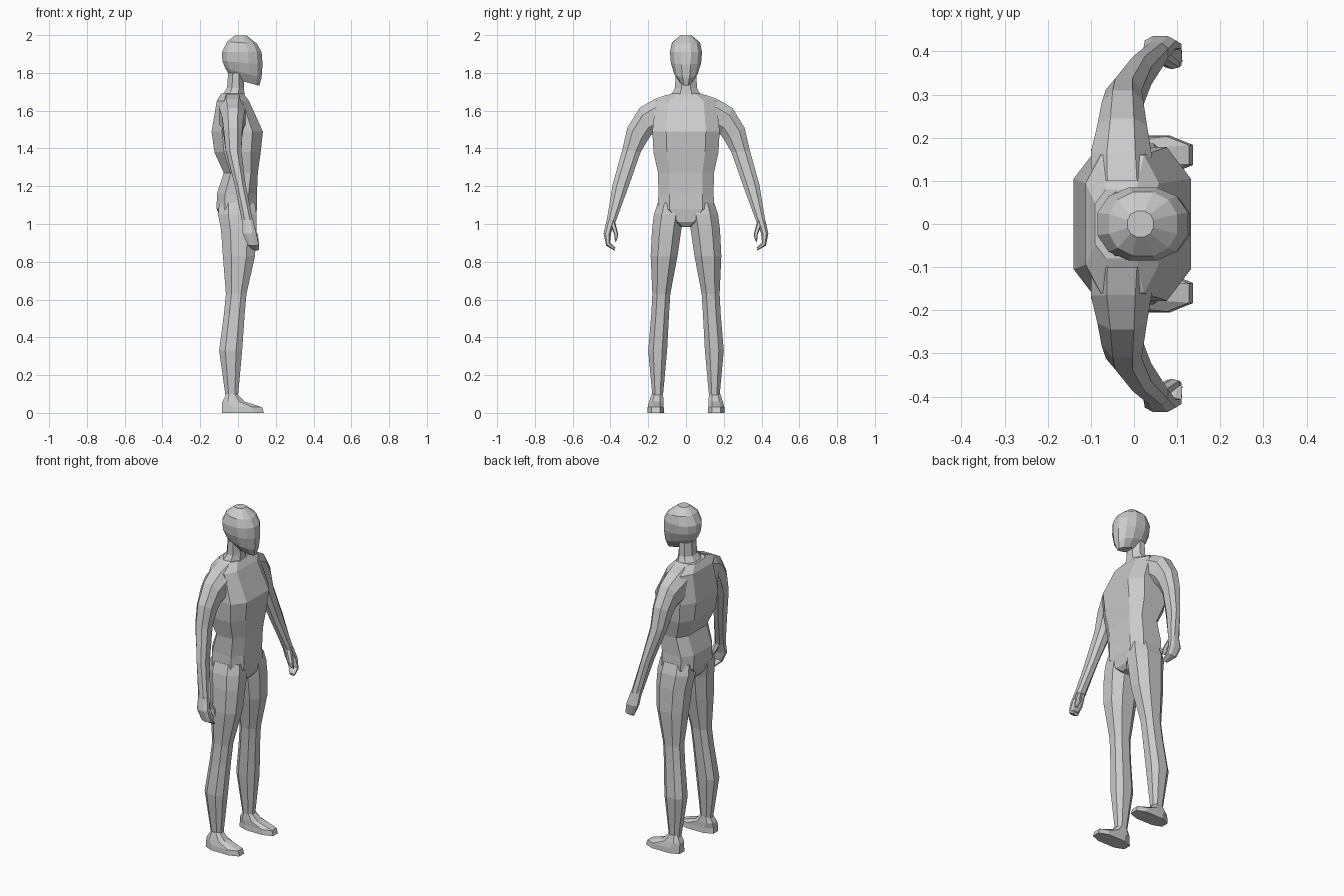
import bpy, bmesh, math

grey = bpy.data.materials.new("light grey")
grey.diffuse_color = (0.6, 0.6, 0.6, 1)


def section(xb, xf, inner, outer, tilt=0.0, n=8, power=1.0):
    """Ring between back/front x and two (y, z) side points; tilt lifts the front."""
    phase = math.pi / n
    top = math.cos(phase)
    cx, hx = (xb + xf) / 2, (xf - xb) / 2
    cy, hy = (inner[0] + outer[0]) / 2, (outer[0] - inner[0]) / 2
    cz, hz = (inner[1] + outer[1]) / 2, (outer[1] - inner[1]) / 2

    def shape(v):
        return math.copysign(min(1, abs(v) / top) ** power, v)

    ring = []
    for i in range(n):
        a = phase + 2 * math.pi * i / n
        u, v = shape(math.cos(a)), shape(math.sin(a))
        ring.append((cx + u * hx, cy + v * hy, cz + v * hz + u * tilt / 2))
    return ring


def loft(name, rows, mirror=False, n=8, power=1.0):
    """Skin a closed body over a list of sections."""
    bm = bmesh.new()
    rings = [[bm.verts.new(p) for p in section(*r, n=n, power=power)] for r in rows]
    for a, b in zip(rings, rings[1:]):
        for i in range(n):
            j = (i + 1) % n
            bm.faces.new((a[i], a[j], b[j], b[i]))
    bm.faces.new(rings[0])
    bm.faces.new(rings[-1])
    bmesh.ops.recalc_face_normals(bm, faces=bm.faces)
    mesh = bpy.data.meshes.new(name)
    bm.to_mesh(mesh)
    bm.free()
    mesh.materials.append(grey)
    ob = bpy.data.objects.new(name, mesh)
    bpy.context.collection.objects.link(ob)
    if mirror:
        mod = ob.modifiers.new("mirror", 'MIRROR')
        mod.use_axis = (False, True, False)
    return ob


def centred(xb, xf, w, z, tilt=0.0):
    return (xb, xf, (-w, z), (w, z), tilt)


def level(xb, xf, yi, yo, z, tilt=0.0):
    return (xb, xf, (yi, z), (yo, z), tilt)


# Head, egg shaped with a low chin
loft("head", [
    centred(-0.035, 0.113, 0.03, 1.752, -0.04),
    centred(-0.068, 0.125, 0.062, 1.80, -0.05),
    centred(-0.083, 0.130, 0.080, 1.855, -0.02),
    centred(-0.085, 0.125, 0.085, 1.91),
    centred(-0.058, 0.100, 0.074, 1.96, -0.01),
    centred(-0.015, 0.045, 0.03, 1.998),
], n=12, power=0.9)

# Neck
loft("neck", [
    centred(-0.09, 0.035, 0.085, 1.67),
    centred(-0.058, 0.032, 0.058, 1.72),
    centred(-0.052, 0.03, 0.055, 1.80),
])

# Torso from shoulders to crotch
loft("torso", [
    centred(-0.09, 0.03, 0.08, 1.69),
    centred(-0.112, 0.058, 0.16, 1.652),
    centred(-0.14, 0.132, 0.178, 1.49),
    centred(-0.125, 0.12, 0.172, 1.38),
    centred(-0.075, 0.105, 0.148, 1.27),
    centred(-0.112, 0.10, 0.146, 1.16),
    centred(-0.113, 0.10, 0.15, 1.08),
    centred(-0.085, 0.09, 0.075, 1.01),
    centred(-0.06, 0.07, 0.03, 0.985),
], power=0.6)

# Legs
loft("leg", [
    level(-0.10, 0.09, 0.015, 0.15, 1.11),
    level(-0.105, 0.098, 0.012, 0.17, 1.05),
    level(-0.09, 0.098, 0.025, 0.18, 0.97),
    level(-0.08, 0.09, 0.045, 0.187, 0.83),
    level(-0.064, 0.045, 0.083, 0.178, 0.63),
    level(-0.075, 0.035, 0.09, 0.184, 0.52),
    level(-0.10, 0.022, 0.10, 0.20, 0.33),
    level(-0.066, 0.0, 0.122, 0.178, 0.09),
], mirror=True, power=0.85)

# Feet, wedge shaped with a sloping instep
loft("foot", [
    level(-0.085, 0.137, 0.115, 0.205, 0.0),
    level(-0.085, 0.128, 0.118, 0.203, 0.03),
    level(-0.083, 0.035, 0.118, 0.195, 0.06),
    level(-0.06, -0.005, 0.122, 0.182, 0.10),
], mirror=True, power=0.75)

# Arms, from inside the shoulder down to the wrist
loft("arm", [
    (-0.10, 0.045, (0.11, 1.50), (0.10, 1.685), 0),
    (-0.10, 0.04, (0.17, 1.48), (0.165, 1.662), 0),
    (-0.085, 0.03, (0.185, 1.47), (0.245, 1.615), 0),
    (-0.075, 0.022, (0.205, 1.44), (0.31, 1.51), 0),
    (-0.065, 0.018, (0.24, 1.38), (0.338, 1.39), 0),
    (-0.018, 0.04, (0.300, 1.21), (0.388, 1.21), 0),
    (0.022, 0.08, (0.373, 1.01), (0.42, 1.015), 0),
], mirror=True, power=0.85)

# Hands with curled fingers
loft("hand", [
    (0.022, 0.08, (0.373, 1.02), (0.42, 1.02), 0),
    (0.025, 0.097, (0.397, 0.95), (0.436, 0.95), 0),
    (0.05, 0.11, (0.402, 0.903), (0.423, 0.885), 0),
    (0.078, 0.112, (0.374, 0.875), (0.379, 0.86), 0),
], mirror=True, power=0.85)

# Thumbs
loft("thumb", [
    (0.045, 0.078, (0.375, 1.01), (0.405, 1.01), 0),
    (0.072, 0.105, (0.359, 0.945), (0.380, 0.945), 0),
    (0.09, 0.11, (0.366, 0.912), (0.376, 0.905), 0),
], mirror=True, n=6)
